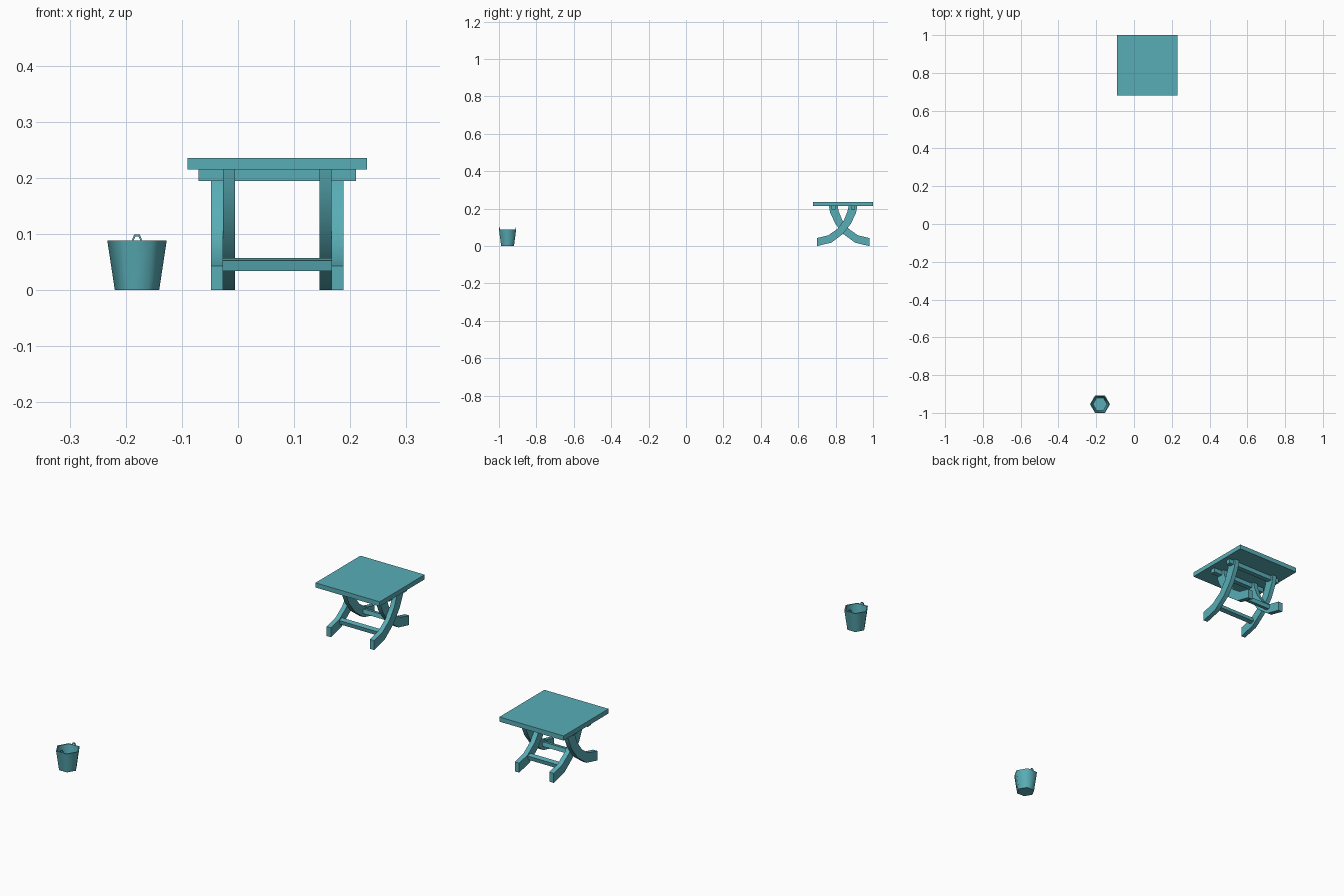
import bpy, bmesh, math

if "Cube" in bpy.data.objects:
    bpy.data.objects.remove(bpy.data.objects["Cube"])

CX, CY = 0.07, 0.84          # table centre
BX, BY = -0.18, -0.954       # bucket centre


def make(name, verts, faces, smooth=None):
    me = bpy.data.meshes.new(name)
    me.from_pydata(verts, [], faces)
    bm = bmesh.new()
    bm.from_mesh(me)
    bmesh.ops.recalc_face_normals(bm, faces=bm.faces)
    bm.to_mesh(me)
    bm.free()
    ob = bpy.data.objects.new(name, me)
    bpy.context.collection.objects.link(ob)
    if smooth:
        bpy.ops.object.select_all(action='DESELECT')
        ob.select_set(True)
        bpy.context.view_layer.objects.active = ob
        bpy.ops.object.shade_smooth_by_angle(angle=math.radians(smooth))
    return ob


def box(name, center, size, tilt=0.0):
    bm = bmesh.new()
    bmesh.ops.create_cube(bm, size=1)
    bmesh.ops.scale(bm, vec=size, verts=bm.verts)
    me = bpy.data.meshes.new(name)
    bm.to_mesh(me)
    bm.free()
    ob = bpy.data.objects.new(name, me)
    ob.location = center
    ob.rotation_euler.x = tilt
    bpy.context.collection.objects.link(ob)


def leg(name, x0, x1, side):
    # Curved leg: foot on one side, top on the other (offsets from table centre)
    outer = [(-0.140, 0.0), (-0.064, 0.018), (-0.002, 0.064),
             (0.042, 0.120), (0.069, 0.178), (0.076, 0.216)]
    inner = [(-0.140, 0.043), (-0.080, 0.057), (-0.030, 0.092),
             (0.004, 0.138), (0.024, 0.187), (0.029, 0.216)]
    n = len(outer)
    verts = []
    for x in (x0, x1):
        verts += [(x, CY + side * y, z) for y, z in outer + inner]
    faces = [(0, n, 3 * n, 2 * n), (n - 1, 2 * n - 1, 4 * n - 1, 3 * n - 1)]
    for i in range(n - 1):
        for a in (0, n):
            faces.append((a + i, a + i + 1, 2 * n + a + i + 1, 2 * n + a + i))
        for b in (0, 2 * n):
            faces.append((b + i, b + i + 1, b + n + i + 1, b + n + i))
    make(name, verts, faces, 40)


# Table top
box("table_top", (CX, CY, 0.2255), (0.32, 0.32, 0.021))

# Crossed legs, rails under the top and low stretchers
for side, label, far, near in ((1, "front", 0.118, 0.097), (-1, "back", 0.097, 0.075)):
    for sx, end in ((-1, "left"), (1, "right")):
        leg(f"{label}_{end}_leg", CX + sx * far, CX + sx * near, side)
    box(f"{label}_top_rail", (CX, CY - side * 0.052, 0.205), (0.28, 0.022, 0.021))
    box(f"{label}_stretcher", (CX, CY - side * 0.068, 0.0455),
        (2 * near + 0.002, 0.021, 0.019), side * math.radians(12))

# Hexagonal bucket: outer wall, rim, inner wall and raised floor
rings = [(0.0395, 0.0), (0.053, 0.089), (0.0475, 0.089), (0.037, 0.008)]
verts = [(BX + r * math.cos(k * math.pi / 3), BY + r * math.sin(k * math.pi / 3), z)
         for r, z in rings for k in range(6)]
faces = [tuple(range(6)), tuple(range(18, 24))]
for j in range(3):
    for k in range(6):
        m = (k + 1) % 6
        faces.append((j * 6 + k, j * 6 + m, j * 6 + 6 + m, j * 6 + 6 + k))
make("bucket", verts, faces, 65)

# Small open lugs standing on the rim
arch_out = [(-0.010, 0.087), (-0.005, 0.099), (0.005, 0.099), (0.010, 0.087)]
arch_in = [(-0.0065, 0.087), (-0.003, 0.0955), (0.003, 0.0955), (0.0065, 0.087)]
for s, label in ((-1, "front"), (1, "back")):
    verts = [(BX + x, BY + s * d, z) for d in (0.0455, 0.0415) for x, z in arch_out + arch_in]
    faces = [(0, 4, 12, 8), (3, 7, 15, 11)]
    for i in range(3):
        faces += [(i, i + 1, i + 5, i + 4), (8 + i, 9 + i, 13 + i, 12 + i),
                  (i, i + 1, i + 9, i + 8), (4 + i, 5 + i, 13 + i, 12 + i)]
    make(f"{label}_bucket_lug", verts, faces)

# One teal colour for every part
mat = bpy.data.materials.new("teal")
mat.diffuse_color = (0.10, 0.42, 0.47, 1)
mat.use_nodes = True
mat.node_tree.nodes["Principled BSDF"].inputs["Base Color"].default_value = mat.diffuse_color
for ob in bpy.context.collection.objects:
    ob.data.materials.append(mat)
